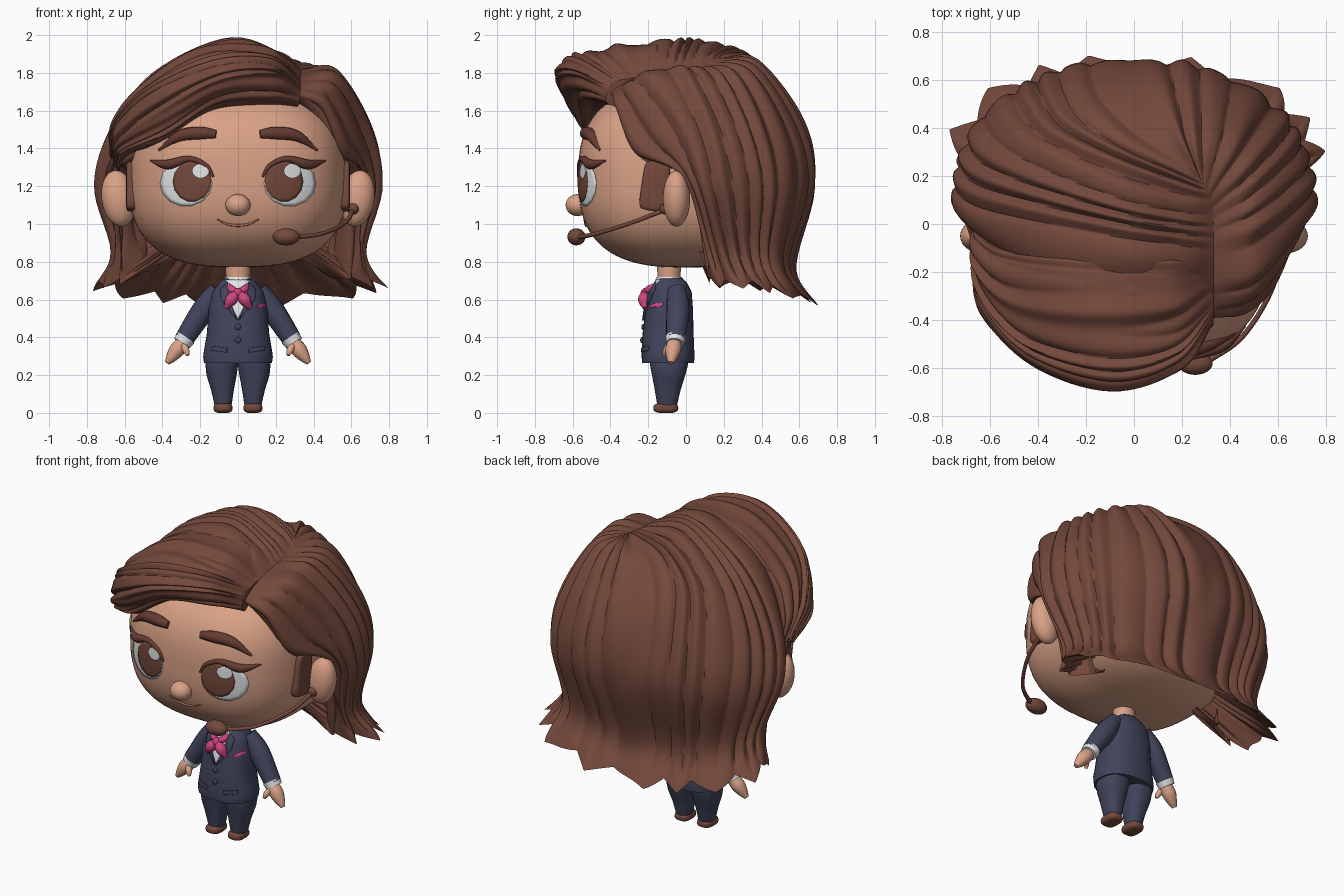
import bpy, bmesh, math
from mathutils import Vector as V, Euler

if "Cube" in bpy.data.objects:
    bpy.data.objects.remove(bpy.data.objects["Cube"])

def material(name, *rgb):
    m = bpy.data.materials.new(name)
    m.diffuse_color = (*rgb, 1)
    m.use_nodes = True
    m.node_tree.nodes["Principled BSDF"].inputs["Base Color"].default_value = m.diffuse_color
    return m

HAIR = material("brown hair", .175, .066, .045)
SKIN = material("skin", .70, .36, .24)
NAVY = material("navy cloth", .052, .058, .105)
WHITE = material("white", .76, .78, .80)
PINK = material("pink silk", .62, .06, .21)
DARK = material("dark brown", .13, .045, .032)
LIP = material("lip line", .36, .14, .09)

# ---------- helpers ----------
def finish(name, bm, mat, thick=0, outward=None):
    bmesh.ops.recalc_face_normals(bm, faces=bm.faces)
    if outward is not None:
        bm.normal_update()
        c = V(outward)
        if sum(f.normal.dot(f.calc_center_median() - c) * f.calc_area() for f in bm.faces) < 0:
            bmesh.ops.reverse_faces(bm, faces=bm.faces)
    me = bpy.data.meshes.new(name)
    bm.to_mesh(me)
    bm.free()
    me.materials.append(mat)
    ob = bpy.data.objects.new(name, me)
    bpy.context.collection.objects.link(ob)
    bpy.ops.object.select_all(action='DESELECT')
    ob.select_set(True)
    bpy.context.view_layer.objects.active = ob
    bpy.ops.object.shade_smooth_by_angle(angle=math.radians(50))
    if thick:
        mod = ob.modifiers.new("thickness", 'SOLIDIFY')
        mod.thickness = thick
        mod.offset = -1
    return ob

def grid(name, rows, mat, closed=True, outward=None):
    bm = bmesh.new()
    vs = [[bm.verts.new(p) for p in r] for r in rows]
    n = len(rows[0])
    for a, b in zip(vs, vs[1:]):
        for i in range(n if closed else n - 1):
            k = (i + 1) % n
            bm.faces.new((a[i], a[k], b[k], b[i]))
    if closed:
        bm.faces.new(vs[0])
        bm.faces.new(vs[-1])
    return finish(name, bm, mat, 0, outward)

def spline(pts, t, closed=False):
    """Smooth curve through pts at t in 0..1."""
    n = len(pts) if closed else len(pts) - 1
    s = t * n
    i = min(int(s), n - 1)
    f = s - i
    def get(k):
        if closed: return pts[k % len(pts)]
        if k < 0: return 2 * pts[0] - pts[1]
        if k > n: return 2 * pts[n] - pts[n - 1]
        return pts[k]
    a, b, c, d = (get(i + k) for k in (-1, 0, 1, 2))
    return .5 * (2 * b + (c - a) * f + (2 * a - 5 * b + 4 * c - d) * f * f + (3 * b - a - 3 * c + d) * f ** 3)

def tube(name, pts, radii, mat, steps=24, sides=14):
    pts, rad = [V(p) for p in pts], [V((r, 0, 0)) for r in radii]
    rows = []
    for j in range(steps + 1):
        t = j / steps
        p, r = spline(pts, t), max(spline(rad, t).x, .001)
        tan = (spline(pts, min(t + .01, 1)) - spline(pts, max(t - .01, 0))).normalized()
        a = tan.cross(V((.05, .6, -.8))).normalized()
        b = tan.cross(a)
        rows.append([p + r * (math.cos(q) * a + math.sin(q) * b)
                     for q in (2 * math.pi * i / sides for i in range(sides))])
    return grid(name, rows, mat)

def ellipsoid(name, loc, size, mat, rot=(0, 0, 0), n=2.0, seg=32):
    bm = bmesh.new()
    bmesh.ops.create_uvsphere(bm, u_segments=seg, v_segments=seg * 3 // 4, radius=1)
    R = Euler(rot).to_matrix()
    for v in bm.verts:
        d = v.co.normalized()
        d = d * sum(abs(k) ** n for k in d) ** (-1 / n)
        v.co = V(loc) + R @ V([d[k] * size[k] for k in range(3)])
    return finish(name, bm, mat)

def patch(name, outline, surf, off, mat, thick=0.004, bulge=0.0):
    """Plate filling a 2D (x, z) outline, laid on a front surface y = surf(x, z)."""
    ring = [V(a).lerp(V(b), k / 4) for a, b in zip(outline, outline[1:] + outline[:1]) for k in range(4)]
    c = sum(ring, V((0, 0))) / len(ring)
    bm = bmesh.new()
    vs = []
    for r in (j / 7 for j in range(1, 8)):
        pts = [c.lerp(q, r) for q in ring]
        vs.append([bm.verts.new((q.x, surf(q.x, q.y) - off - bulge * (1 - r * r), q.y)) for q in pts])
    n = len(ring)
    bm.faces.new(vs[0])
    for a, b in zip(vs, vs[1:]):
        for i in range(n):
            bm.faces.new((a[i], a[(i + 1) % n], b[(i + 1) % n], b[i]))
    return finish(name, bm, mat, thick, (c.x, 1, c.y))

def oval(cx, cz, rx, rz, n=14):
    return [(cx + rx * math.cos(2 * math.pi * i / n), cz + rz * math.sin(2 * math.pi * i / n)) for i in range(n)]

def hair(name, guides, nu, nv, lobes, amp, mat, closed=False, tip=0.0, tail=0):
    """Surface lofted across guide strands, grooved into locks, ends tucked back under the head."""
    cols = []
    for g in guides:
        c = [spline(g, j / nv) for j in range(nv + 1)]
        inner = V((g[-1].x * .52, g[-1].y * .55, .9))
        cols.append(c + [c[-1].lerp(inner, (k + 1) / tail) for k in range(tail)])
    m = nu if closed else nu + 1
    P = [[spline([c[j] for c in cols], i / nu, closed) for i in range(m)] for j in range(nv + tail + 1)]
    N, total = [], 0
    for j, row in enumerate(P):
        mid = sum(row, V()) / m
        up, dn = P[max(j - 1, 0)], P[min(j + 1, nv + tail)]
        N.append([])
        for i, p in enumerate(row):
            l, r = ((i - 1) % m, (i + 1) % m) if closed else (max(i - 1, 0), min(i + 1, m - 1))
            nrm = (row[r] - row[l]).cross(dn[i] - up[i])
            total += nrm.dot(p - mid) if j < nv else 0
            N[-1].append(nrm.normalized())
    sign = 1 if total > 0 else -1
    rows = []
    for j in range(nv + tail + 1):
        v = min(j / nv, 1)
        near_tip = math.exp(-((j - nv) / 3.5) ** 2) if tail else 0
        fade = min(1, v * 5) * (1 - near_tip)
        row = []
        for i in range(m):
            u = i / nu
            w = u * lobes + .45 * math.sin(17 * u + 2 * v) + .3 * math.sin(41 * u + 1)
            big, fine = abs(math.sin(math.pi * w)), math.sin(math.pi * w * 2.6 + 1)
            q = P[j][i] + N[j][i] * sign * fade * (amp * (big - .7) + .12 * amp * fine)
            point = 1 - 2 * abs((w / 2) % 1 - .5)
            flat = V((q.x, q.y, 0)).normalized()
            row.append(q + (flat * .8 - V((0, 0, .6))) * tip * (point - .55) * near_tip)
        rows.append(row)
    return grid(name, rows, mat, closed, None if closed else (0, 0, 1.2))

# ---------- head ----------
HR, HZ, HN = (.58, .57, .48), 1.25, 2.7
def face(x, z):
    k = 1 - abs(x / HR[0]) ** HN - abs((z - HZ) / HR[2]) ** HN
    return -HR[1] * max(k, .001) ** (1 / HN)

head = ellipsoid("head", (0, 0, HZ), HR, SKIN, n=HN, seg=72)
head.data.materials.append(HAIR)
for f in head.data.polygons:
    if f.center.z > 1.66 or (f.center.y > .12 and f.center.z > 1):
        f.material_index = 1
ellipsoid("nose", (0, -.575, 1.1), (.066, .062, .058), SKIN)
tube("mouth", [(x, face(x, z) - .001, z) for x, z in ((-.11, 1.025), (-.06, 1.0), (0, .992), (.06, 1.0), (.11, 1.025))],
     (.003, .006, .007, .006, .003), LIP)

for s, side in ((1, "left"), (-1, "right")):
    def on_face(pts, off=0.0):
        return [(s * x, face(x, z) - off, z) for x, z in pts]
    # eye, lash and brow
    patch(side + "_eye_white", oval(s * .275, 1.215, .138, .122), face, .004, WHITE, bulge=.003)
    patch(side + "_iris", oval(s * .243, 1.225, .102, .108), face, .009, HAIR, bulge=.003)
    patch(side + "_eye_glint", oval(s * .243 + .045, 1.28, .045, .038), face, .013, WHITE)
    tube(side + "_lash", on_face([(.13, 1.25), (.17, 1.31), (.26, 1.345), (.37, 1.315), (.465, 1.335)], .004),
         (.006, .012, .016, .026, .003), DARK)
    tube(side + "_brow", on_face([(.115, 1.475), (.2, 1.48), (.31, 1.465), (.42, 1.39)]), (.022, .034, .03, .006), DARK)
    # ear and sideburn
    ellipsoid(side + "_ear", (s * .632, -.05, 1.135), (.09, .072, .15), SKIN, rot=(0, s * .15, 0))
    ellipsoid(side + "_sideburn", (s * .565, -.165, 1.2), (.028, .07, .13), HAIR, rot=(-.15, 0, 0), n=6)

# ---------- headset ----------
ellipsoid("microphone", (.255, -.58, .932), (.072, .048, .045), HAIR)
tube("headset_boom", [(.3, -.575, .93), (.45, -.47, .95), (.57, -.28, 1.01), (.61, -.1, 1.08)], (.013, .011, .011, .013), HAIR)
ellipsoid("headset_earpiece", (.61, -.11, 1.08), (.03, .03, .03), HAIR)

# ---------- hair: guide strands from parting, front edge to back centre ----------
roots = [(.3, -.2, 1.6), (.33, -.39, 1.68), (.33, -.27, 1.77), (.33, -.1, 1.81), (.33, .05, 1.83), (.31, .13, 1.86), (.28, .18, 1.88)]
top_left = [(.4, -.2, 1.5), (.45, -.37, 1.6), (.52, -.24, 1.76), (.52, -.06, 1.81), (.5, .18, 1.8), (.4, .34, 1.81), (.2, .38, 1.86)]
top_right = [[(.1, -.2, 1.6), (-.1, -.2, 1.6), (-.3, -.2, 1.55)], [(.2, -.4, 1.75), (-.02, -.4, 1.85), (-.3, -.38, 1.75)],
             [(.2, -.25, 1.89), (-.05, -.25, 1.95), (-.4, -.2, 1.79)], [(.2, -.08, 1.91), (-.05, -.05, 1.975), (-.44, .02, 1.8)],
             [(.2, .06, 1.91), (-.08, .12, 1.965), (-.42, .24, 1.79)], [(.2, .17, 1.91), (-.08, .28, 1.92), (-.32, .4, 1.78)],
             [(.2, .24, 1.9), (.02, .36, 1.87), (-.1, .5, 1.75)]]
lower = [[(.48, -.15, 1.33), (.52, .05, 1.25), (.5, .15, 1.0), (.45, .2, .74)],
         [(.56, -.27, 1.36), (.63, -.02, 1.27), (.61, .07, 1.0), (.6, .12, .7)],
         [(.66, -.08, 1.5), (.73, .05, 1.2), (.66, .14, .88), (.71, .2, .68)],
         [(.71, .08, 1.5), (.755, .16, 1.2), (.665, .24, .85), (.765, .32, .68)],
         [(.64, .34, 1.5), (.66, .42, 1.2), (.58, .41, .83), (.64, .5, .64)],
         [(.44, .53, 1.5), (.44, .59, 1.2), (.39, .52, .81), (.43, .62, .61)],
         [(.15, .61, 1.55), (.14, .68, 1.22), (.13, .565, .79), (.14, .675, .59)]]
strands = [[V(p) for p in [roots[k], top_left[k]] + lower[k]] for k in range(7)]
for k in reversed(range(7)):
    (x, y, z), *rest = lower[k]
    down = [(-.95 * x, y, z)] + [(-a, b, c) for a, b, c in rest]
    strands.append([V(p) for p in [roots[k]] + top_right[k] + down])
hair("main_hair", strands, 440, 44, 25, .026, HAIR, tip=.09, tail=10)

# front sweep: closed roll from the parting across the forehead
sweep = [[(.31, -.15, 1.78), (.12, -.15, 1.94), (-.25, -.15, 1.89), (-.54, -.12, 1.69), (-.66, -.05, 1.5), (-.66, 0, 1.35)],
         [(.33, -.3, 1.77), (.16, -.42, 1.91), (-.18, -.43, 1.92), (-.5, -.36, 1.73), (-.66, -.2, 1.54), (-.67, -.06, 1.36)],
         [(.33, -.38, 1.75), (.18, -.58, 1.86), (-.1, -.665, 1.85), (-.44, -.56, 1.71), (-.64, -.33, 1.53), (-.67, -.12, 1.36)],
         [(.33, -.42, 1.7), (.2, -.58, 1.76), (-.1, -.66, 1.73), (-.4, -.57, 1.56), (-.63, -.37, 1.42), (-.66, -.15, 1.33)],
         [(.32, -.4, 1.63), (.14, -.46, 1.64), (-.12, -.47, 1.61), (-.38, -.46, 1.45), (-.58, -.32, 1.38), (-.64, -.12, 1.3)],
         [(.28, -.2, 1.62), (.1, -.2, 1.65), (-.15, -.2, 1.6), (-.38, -.2, 1.5), (-.52, -.12, 1.4), (-.58, 0, 1.32)]]
hair("front_sweep", [[V(p) for p in g] for g in sweep], 200, 40, 11, .024, HAIR, closed=True)

# ---------- body: stacked rounded sections (z, centre x, half x, half y, centre y) ----------
def section(secs, z):
    for a, b in zip(secs, secs[1:]):
        if z <= b[0]:
            return V(a).lerp(V(b), max(0, (z - a[0]) / (b[0] - a[0])))
    return V(secs[-1])

def stack(name, secs, mat, s=1, steps=20, sides=32, n=2.4):
    rows = []
    for j in range(steps + 1):
        z = secs[0][0] + (secs[-1][0] - secs[0][0]) * j / steps
        _, cx, hx, hy, cy = section(secs, z)
        ring = []
        for i in range(sides):
            c, d = math.cos(2 * math.pi * i / sides), math.sin(2 * math.pi * i / sides)
            r = (abs(c) ** n + abs(d) ** n) ** (-1 / n)
            ring.append(V((s * (cx + hx * c * r), cy + hy * d * r, z)))
        rows.append(ring)
    return grid(name, rows, mat)

coat = [(.265, 0, .18, .138, -.095), (.30, 0, .185, .14, -.095), (.42, 0, .165, .135, -.095), (.55, 0, .155, .125, -.088),
        (.64, 0, .135, .11, -.08), (.69, 0, .1, .085, -.08), (.715, 0, .065, .065, -.085)]
def chest(x, z):
    _, cx, hx, hy, cy = section(coat, z)
    return cy - hy * max(1 - abs(x / hx) ** 2.4, .01) ** (1 / 2.4)

stack("jacket", coat, NAVY, steps=30)
stack("neck", [(.66, 0, .062, .06, -.09), (.86, 0, .07, .065, -.09)], SKIN, steps=2, n=2)
stack("shirt_collar", [(.67, 0, .085, .082, -.088), (.72, 0, .068, .067, -.09)], WHITE, steps=3, n=2)
patch("shirt_front", [(-.065, .705), (.065, .705), (.05, .6), (0, .495), (-.05, .6)], chest, .005, WHITE)
patch("pocket_square", [(.105, .555), (.15, .565), (.145, .585), (.11, .575)], chest, .008, PINK, .008)
for z in (.455, .385):
    ellipsoid("button", (0, chest(0, z) - .002, z), (.016, .009, .016), NAVY, seg=16)

# neck scarf
ellipsoid("scarf_knot", (0, -.215, .635), (.024, .025, .026), PINK, seg=20)
for s, side in ((1, "left"), (-1, "right")):
    tube(side + "_scarf_tail", [(0, -.215, .64), (s * .035, -.222, .6), (s * .065, -.218, .555)], (.014, .032, .012), PINK)
    tube(side + "_scarf_loop", [(0, -.215, .64), (s * .035, -.195, .655), (s * .05, -.165, .68)], (.012, .02, .008), PINK)
    # jacket details
    patch(side + "_lapel", [(s * .055, .695), (s * .095, .655), (s * .09, .6), (s * .005, .49), (s * .045, .6)], chest, .012, NAVY, .012)
    patch(side + "_pocket_flap", [(s * .06, .345), (s * .14, .355), (s * .14, .33), (s * .06, .32)], chest, .008, NAVY, .01)
    # arm, cuff and hand
    tube(side + "_sleeve", [(s * .105, -.05, .65), (s * .18, -.042, .55), (s * .285, -.055, .39)], (.05, .062, .052), NAVY)
    tube(side + "_cuff", [(s * .277, -.055, .398), (s * .297, -.058, .368)], (.055, .049), WHITE, 4)
    tube(side + "_hand", [(s * .285, -.06, .38), (s * .322, -.068, .335), (s * .352, -.075, .295), (s * .375, -.08, .265)],
         (.036, .042, .03, .014), SKIN)
    tube(side + "_thumb", [(s * .29, -.085, .36), (s * .275, -.105, .33), (s * .265, -.115, .305)], (.018, .018, .009), SKIN, 10)
    # trouser leg and shoe
    stack(side + "_trouser_leg", [(.04, .079, .045, .052, -.1), (.12, .082, .06, .068, -.097), (.2, .087, .08, .088, -.092),
                                  (.25, .086, .086, .1, -.09), (.31, .08, .085, .105, -.09)], NAVY, s)
    ellipsoid(side + "_shoe", (s * .079, -.107, .026), (.05, .066, .027), HAIR, n=3)
